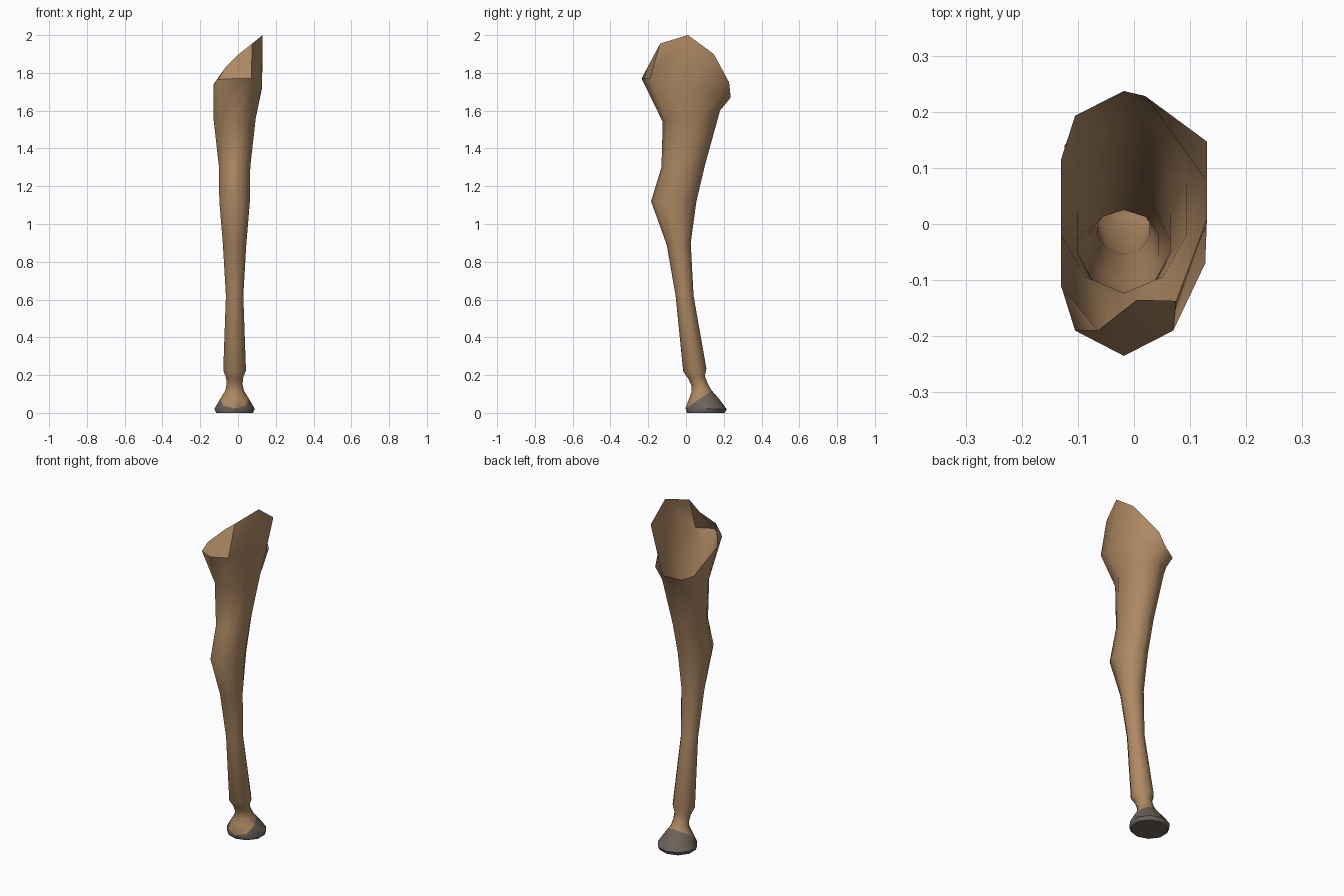
import bpy, bmesh, math
from mathutils import Vector

if "Cube" in bpy.data.objects:
    bpy.data.objects.remove(bpy.data.objects["Cube"])


def material(name, rgb):
    m = bpy.data.materials.new(name)
    m.diffuse_color = (*rgb, 1)
    m.use_nodes = True
    m.node_tree.nodes["Principled BSDF"].inputs["Base Color"].default_value = m.diffuse_color
    return m


brown = material("brown hide", (0.42, 0.25, 0.125))
grey = material("grey hoof", (0.15, 0.125, 0.105))

CX = -0.018
# ten-sided cross sections: front z, back z, half width at the flat sides, y min, y max
RINGS = [
    (0.00, 0.00, 0.098, 0.005, 0.205),
    (0.025, 0.02, 0.106, -0.003, 0.215),
    (0.08, 0.07, 0.075, 0.018, 0.178),
    (0.115, 0.12, 0.049, 0.030, 0.135),
    (0.145, 0.155, 0.042, 0.028, 0.115),
    (0.18, 0.195, 0.045, 0.013, 0.100),
    (0.22, 0.235, 0.060, -0.015, 0.108),
    (0.62, 0.62, 0.046, -0.055, 0.040),
    (0.89, 0.90, 0.062, -0.102, 0.025),
    (1.12, 1.12, 0.081, -0.185, 0.055),
    (1.30, 1.31, 0.083, -0.130, 0.100),
    (1.54, 1.60, 0.112, -0.123, 0.180),
]
# widest part of the thigh, and the slanted open rim above it
THIGH = [(-.018, -.235, 1.77), (.07, -.19, 1.77), (.127, -.07, 1.73), (.127, .08, 1.72),
         (.07, .19, 1.68), (-.018, .237, 1.67), (-.105, .193, 1.65), (-.13, .115, 1.65),
         (-.13, -.11, 1.74), (-.105, -.19, 1.765)]
RIM = [(.005, -.135, 1.90), (.075, -.137, 1.955), (.13, .01, 2.0), (.13, .147, 1.90),
       (.02, .228, 1.75)] + THIGH[5:9] + [(-.065, -.19, 1.83)]


def decagon(zf, zb, half, y0, y1):
    pts = []
    for i in range(10):
        a = math.radians(-90 + 36 * i)
        s = math.sin(a)
        pts.append((CX + half / math.cos(math.radians(18)) * math.cos(a),
                    (y0 + y1) / 2 + (y1 - y0) / 2 * s,
                    (zf + zb) / 2 + (zb - zf) / 2 * s))
    return pts


# leg: loft through all the rings, open at the top
bm = bmesh.new()
loops = [[bm.verts.new(p) for p in ring]
         for ring in [decagon(*r) for r in RINGS] + [THIGH, RIM]]
bm.faces.new(loops[0][::-1])
for a, b in zip(loops, loops[1:]):
    for i in range(10):
        j = (i + 1) % 10
        bm.faces.new((a[i], a[j], b[j], b[i]))
bmesh.ops.remove_doubles(bm, verts=bm.verts[:], dist=0.0005)

# cut the hoof line along a slanted plane and colour the hoof below it
point, normal = Vector((0, 0, 0.025)), Vector((0, -0.68, 1)).normalized()
low = [f for f in bm.faces if f.calc_center_median().z < 0.21]
geom = low + list({e for f in low for e in f.edges}) + list({v for f in low for v in f.verts})
bmesh.ops.bisect_plane(bm, geom=geom, plane_co=point, plane_no=normal)
for f in bm.faces:
    c = f.calc_center_median()
    f.material_index = int(c.z < 0.15 and (c - point).dot(normal) < 0 or c.z < 0.002)

mesh = bpy.data.meshes.new("leg")
bm.to_mesh(mesh)
bm.free()
mesh.materials.append(brown)
mesh.materials.append(grey)
leg = bpy.data.objects.new("leg_with_hoof", mesh)
bpy.context.collection.objects.link(leg)
bpy.context.view_layer.objects.active = leg
leg.select_set(True)
bpy.ops.object.shade_smooth_by_angle(angle=math.radians(50))
